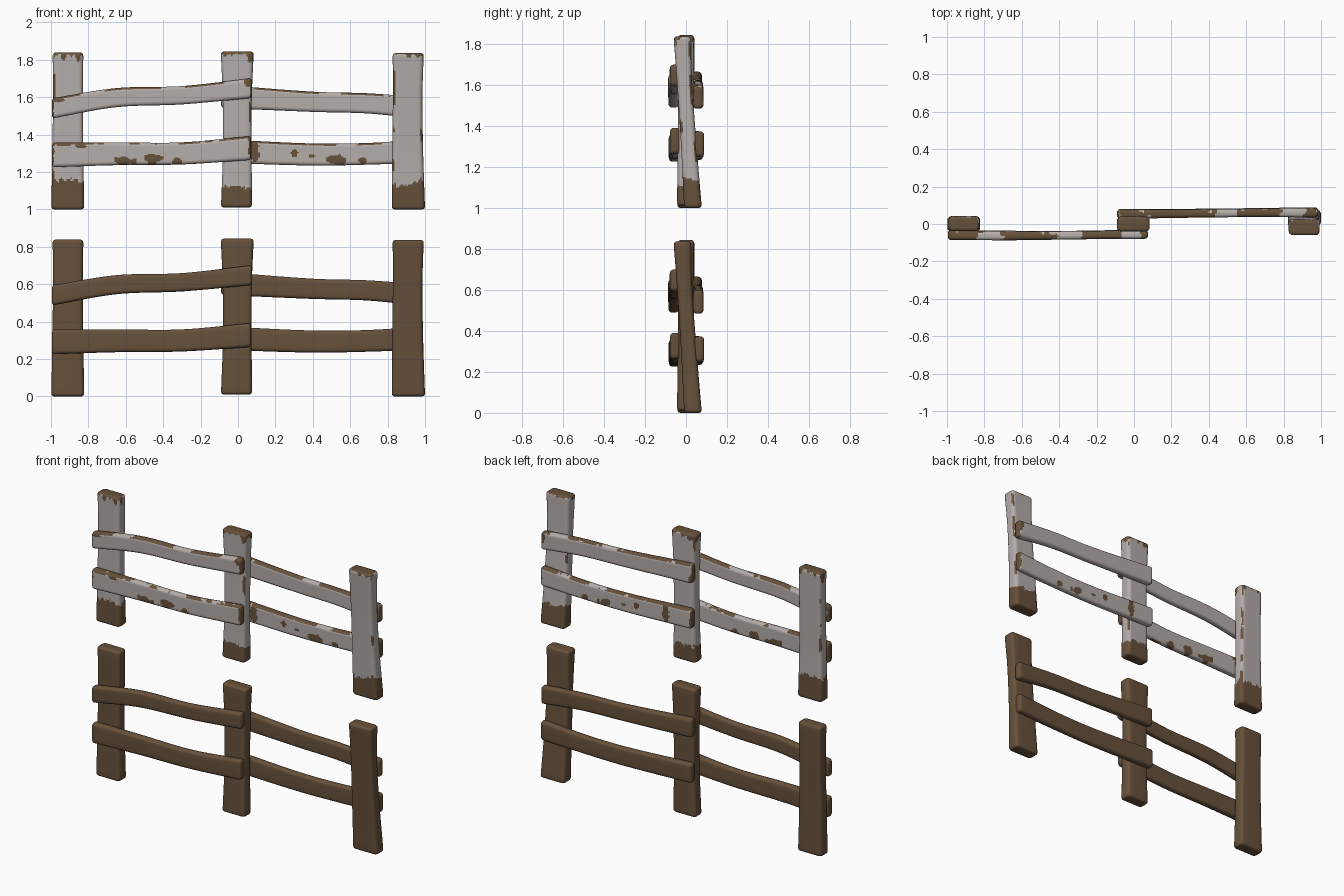
import bpy, bmesh, math
from mathutils import Vector, noise

if "Cube" in bpy.data.objects:
    bpy.data.objects.remove(bpy.data.objects["Cube"])


def material(name, rgb):
    m = bpy.data.materials.new(name)
    m.diffuse_color = (*rgb, 1)
    m.use_nodes = True
    m.node_tree.nodes["Principled BSDF"].inputs["Base Color"].default_value = m.diffuse_color
    return m


WOOD = material("brown wood", (0.135, 0.082, 0.044))
PAINT = material("weathered white paint", (0.46, 0.42, 0.405))


def n3(x, y, z, f):
    return noise.noise(Vector((x, y, z)) * f)


def sample(keys, t):
    """Smoothly interpolate station rows (t, values...)."""
    if t <= keys[0][0]:
        return keys[0][1:]
    for i in range(len(keys) - 1):
        k0, k1 = keys[i], keys[i + 1]
        if t <= k1[0]:
            s = (t - k0[0]) / (k1[0] - k0[0])
            prev, nxt = keys[max(i - 1, 0)], keys[min(i + 2, len(keys) - 1)]
            out = []
            for j in range(1, len(k0)):
                h = k1[0] - k0[0]
                m0 = (k1[j] - prev[j]) / (k1[0] - prev[0]) * h
                m1 = (nxt[j] - k0[j]) / (nxt[0] - k0[0]) * h
                out.append((2*s**3 - 3*s*s + 1)*k0[j] + (s**3 - 2*s*s + s)*m0
                           + (3*s*s - 2*s**3)*k1[j] + (s**3 - s*s)*m1)
            return out
    return keys[-1][1:]


def section(a, b, r, ka, kb):
    """Rounded rectangle, half sizes a and b, with subdivided sides."""
    pts = []
    corners = [(1, 1, 0), (-1, 1, 90), (-1, -1, 180), (1, -1, 270)]
    for i, (sx, sy, a0) in enumerate(corners):
        cx, cy = sx * (a - r), sy * (b - r)
        for k in range(5):
            q = math.radians(a0 + 90 * k / 4)
            pts.append((cx + r * math.cos(q), cy + r * math.sin(q)))
        n = ka if i % 2 == 0 else kb
        nx, ny, n0 = corners[(i + 1) % 4]
        q = math.radians(n0)
        end = (nx * (a - r) + r * math.cos(q), ny * (b - r) + r * math.sin(q))
        p = pts[-1]
        for k in range(1, n):
            pts.append((p[0] + (end[0] - p[0]) * k / n, p[1] + (end[1] - p[1]) * k / n))
    return pts


def beam(name, keys, place, radius, end_r, painted, z0, worn=None):
    """Loft a softly rounded board along stations (t, cu, cw, half_u, half_w)."""
    t0, t1 = keys[0][0], keys[-1][0]
    step = 0.009 if painted else 0.03
    ka, kb = (16, 5) if painted else (4, 2)
    ends = [end_r * (1 - math.cos(math.radians(90 * i / 5))) for i in range(6)]
    n = int((t1 - t0 - 2 * end_r) / step)
    ts = ([t0 + e for e in ends]
          + [t0 + end_r + (t1 - t0 - 2 * end_r) * i / n for i in range(1, n)]
          + [t1 - e for e in reversed(ends)])
    bm = bmesh.new()
    rings = []
    for t in ts:
        cu, cw, hu, hw = sample(keys, t)
        e = max(0.0, end_r - min(t - t0, t1 - t))
        s = end_r - math.sqrt(max(0.0, end_r ** 2 - e ** 2))
        r = max(0.004, radius - s * 0.6)
        rings.append([bm.verts.new(place(t, cu + u, cw + w, z0))
                      for u, w in section(hu - s, hw - s, r, ka, kb)])
    for A, B in zip(rings, rings[1:]):
        for i in range(len(A)):
            j = (i + 1) % len(A)
            bm.faces.new((A[i], A[j], B[j], B[i]))
    bm.faces.new(rings[0][::-1])
    bm.faces.new(rings[-1])
    bmesh.ops.recalc_face_normals(bm, faces=bm.faces)
    bm.normal_update()
    # worn paint shows the wood
    if painted:
        for f in bm.faces:
            c = f.calc_center_median()
            f.material_index = 0 if worn(c.x, c.y, c.z - z0, f.normal) else 1
    me = bpy.data.meshes.new(name)
    bm.to_mesh(me)
    bm.free()
    me.materials.append(WOOD)
    me.materials.append(PAINT)
    ob = bpy.data.objects.new(name, me)
    bpy.context.collection.objects.link(ob)
    bpy.context.view_layer.objects.active = ob
    ob.select_set(True)
    bpy.ops.object.shade_smooth_by_angle(angle=math.radians(40))
    ob.select_set(False)


def place_post(t, u, w, z0):
    return (u, w, t + z0)


def place_rail(t, u, w, z0):
    return (t, w, u + z0)


# posts: (z, centre x, centre y, half width, half depth)
POSTS = {
    "left_post": [(0, -0.91, 0.0, 0.088, 0.042), (0.3, -0.91, 0.0, 0.083, 0.037),
                  (0.6, -0.909, 0.002, 0.08, 0.038), (0.838, -0.909, 0.002, 0.082, 0.04)],
    "middle_post": [(0.01, -0.008, -0.004, 0.083, 0.04), (0.3, -0.004, -0.002, 0.077, 0.038),
                    (0.6, -0.004, 0.0, 0.078, 0.038), (0.843, -0.004, 0.0, 0.088, 0.04)],
    "right_post": [(0, 0.911, 0.034, 0.089, 0.043), (0.3, 0.907, 0.014, 0.083, 0.038),
                   (0.6, 0.907, -0.006, 0.079, 0.037), (0.836, 0.91, -0.018, 0.083, 0.043)],
}
# rails: (x, centre z, centre y, half height, half depth)
RAILS = {
    "left_upper_rail": [(-0.995, 0.54, -0.06, 0.054, 0.025), (-0.65, 0.597, -0.063, 0.051, 0.024),
                        (-0.3, 0.61, -0.06, 0.049, 0.022), (0.075, 0.648, -0.055, 0.053, 0.024)],
    "left_lower_rail": [(-0.995, 0.291, -0.058, 0.066, 0.026), (-0.65, 0.297, -0.06, 0.061, 0.024),
                        (-0.3, 0.299, -0.058, 0.059, 0.022), (0.07, 0.328, -0.053, 0.064, 0.025)],
    "right_upper_rail": [(-0.09, 0.604, 0.052, 0.062, 0.025), (0.4, 0.575, 0.057, 0.054, 0.022),
                         (0.7, 0.566, 0.06, 0.054, 0.023), (0.985, 0.54, 0.06, 0.058, 0.025)],
    "right_lower_rail": [(-0.09, 0.312, 0.055, 0.063, 0.025), (0.4, 0.293, 0.06, 0.059, 0.022),
                         (0.7, 0.297, 0.063, 0.058, 0.023), (0.985, 0.312, 0.064, 0.062, 0.025)],
}
# chipped patches on the rails: (x, z, radius x, radius z)
CHIPS = {
    "left_lower_rail": [(-0.61, 0.262, 0.055, 0.022), (-0.46, 0.265, 0.05, 0.025),
                        (-0.33, 0.255, 0.032, 0.02), (-0.2, 0.24, 0.05, 0.008),
                        (-0.95, 0.35, 0.05, 0.012), (-0.84, 0.34, 0.025, 0.012)],
    "right_lower_rail": [(0.09, 0.31, 0.022, 0.05), (0.3, 0.3, 0.018, 0.02),
                         (0.39, 0.285, 0.018, 0.009), (0.53, 0.264, 0.05, 0.025),
                         (0.665, 0.257, 0.025, 0.02)],
    "left_upper_rail": [(-0.97, 0.59, 0.035, 0.014), (0.05, 0.68, 0.02, 0.02)],
    "right_upper_rail": [(0.97, 0.56, 0.02, 0.03)],
}
# paint line at the foot and length of the drips at the top
FOOT = {"left_post": (0.155, 0.045), "middle_post": (0.12, 0.03), "right_post": (0.14, 0.015)}


def post_wear(name):
    foot, drip = FOOT[name]
    u = POSTS[name][0][1]

    def worn(x, y, z, n):
        jag = 0.03 * n3(x, y, 0, 22) + 0.02 * n3(x, y, z, 60)
        if z < foot + jag:
            return True
        top = 0.83 - drip * max(0, 0.2 + 2.2 * n3(x + u, y + 3, 0, 28)) + 0.5 * jag
        if n.z > 0.75 or z > top:
            return True
        edge = abs(n.x) > 0.3 and abs(n.y) > 0.3
        return edge and n3(x, y, z * 0.5 + u, 18) > (0.18 if z > 0.55 else 0.36)
    return worn


def rail_wear(name):
    keys = RAILS[name]
    x0, x1 = keys[0][0], keys[-1][0]

    def worn(x, y, z, n):
        for cx, cz, rx, rz in CHIPS[name]:
            d = ((x - cx) / rx) ** 2 + ((z - cz) / rz) ** 2
            if d < 1 + 1.2 * n3(x, y * 0.3, z, 30):
                return True
        if min(x - x0, x1 - x) < 0.012 + 0.015 * n3(x, y, z, 30):
            return True
        return n.z > 0.55 and n3(x, y, cz_seed(name), 9) + 0.4 * n3(x, y, z, 40) > -0.05
    return worn


def cz_seed(name):
    return len(name) + RAILS[name][0][1] * 5


# plain fence below, painted fence above
for label, z0, painted in (("plain", 0.0, False), ("painted", 1.0, True)):
    for name, keys in POSTS.items():
        beam(f"{label}_{name}", keys, place_post, 0.022, 0.016, painted, z0, post_wear(name))
    for name, keys in RAILS.items():
        beam(f"{label}_{name}", keys, place_rail, 0.018, 0.017, painted, z0, rail_wear(name))
